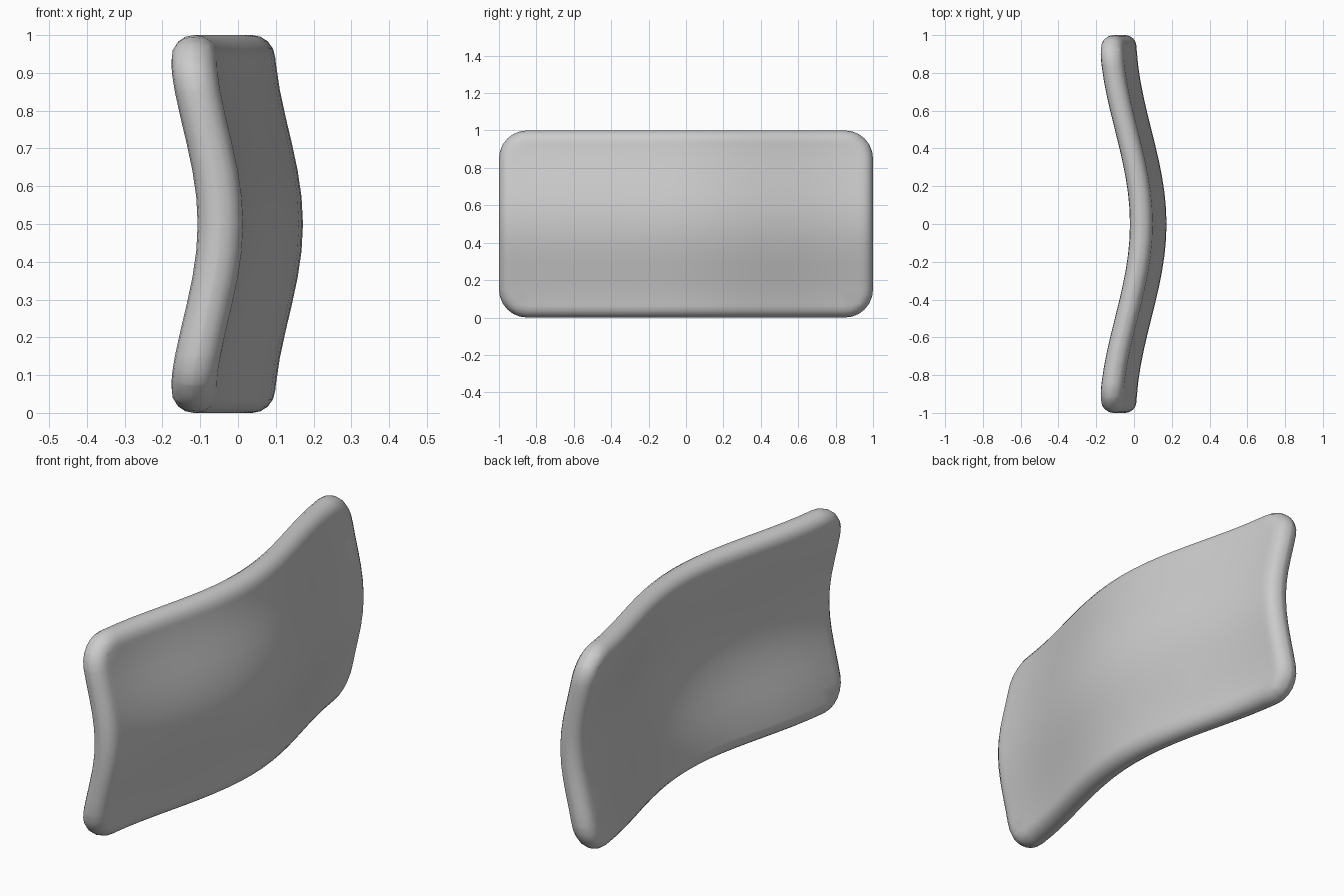
import bpy, bmesh
from math import cos, pi, radians
from mathutils import Vector

if "Cube" in bpy.data.objects:
    bpy.data.objects.remove(bpy.data.objects["Cube"])

T = 0.12  # panel thickness

# Flat slab in the YZ plane
bm = bmesh.new()
bmesh.ops.create_cube(bm, size=1.0)
for v in bm.verts:
    v.co = Vector((v.co.x * T, v.co.y * 2.0, v.co.z + 0.5))

# Round the four outline corners
corners = [e for e in bm.edges if abs(e.verts[0].co.x - e.verts[1].co.x) > T / 2]
bmesh.ops.bevel(bm, geom=corners, offset=0.15, offset_type='OFFSET',
                segments=6, profile=0.5, affect='EDGES')

# Round the rim on both faces
rim = [e for e in bm.edges if abs(e.verts[0].co.x - e.verts[1].co.x) < 1e-5]
bmesh.ops.bevel(bm, geom=rim, offset=0.058, offset_type='OFFSET',
                segments=4, profile=0.5, affect='EDGES')

# Slice into a grid so the panel can bend
def slices(axis, start, end, count):
    for i in range(1, count):
        p = Vector((0, 0, 0))
        p[axis] = start + (end - start) * i / count
        n = Vector((0, 0, 0))
        n[axis] = 1
        bmesh.ops.bisect_plane(bm, geom=bm.verts[:] + bm.edges[:] + bm.faces[:],
                               plane_co=p, plane_no=n, dist=1e-5)

slices(1, -1, 1, 24)
slices(2, 0, 1, 14)

# Bend with a soft wave along both directions
for v in bm.verts:
    v.co.x += 0.112 - 0.08 * (1 - cos(pi * v.co.y)) \
        - 0.038 * (1 - cos(2 * pi * (v.co.z - 0.5)))

bmesh.ops.recalc_face_normals(bm, faces=bm.faces[:])
mesh = bpy.data.meshes.new("curved_backrest")
bm.to_mesh(mesh)
bm.free()
panel = bpy.data.objects.new("curved_backrest", mesh)
bpy.context.collection.objects.link(panel)
bpy.context.view_layer.objects.active = panel
panel.select_set(True)
bpy.ops.object.shade_smooth_by_angle(angle=radians(50))
